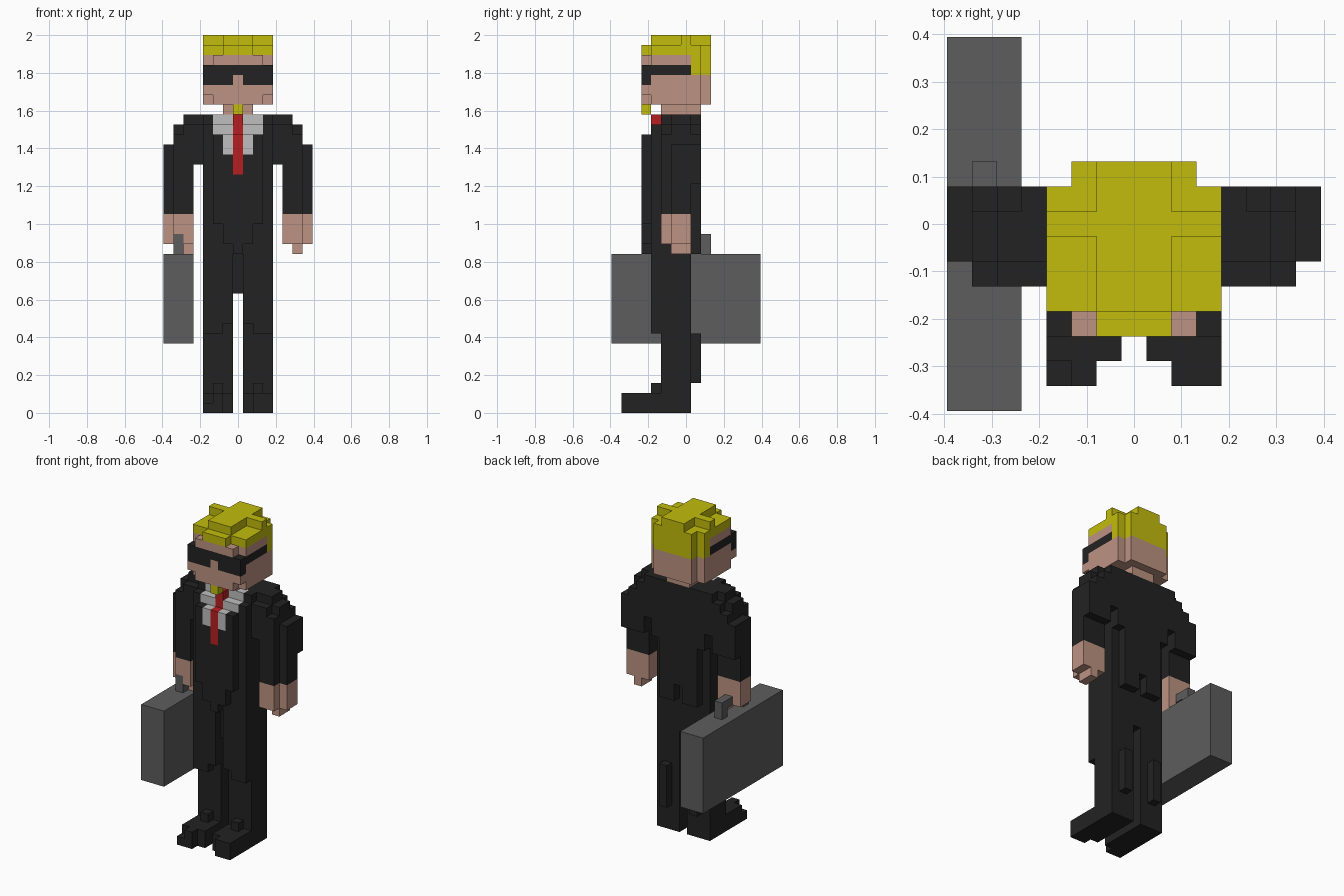
import bpy, bmesh
from mathutils import Vector

if "Cube" in bpy.data.objects:
    bpy.data.objects.remove(bpy.data.objects["Cube"], do_unlink=True)

UNIT = 2 / 38          # edge of one block
HALF = 7.5             # half the width of the block grid
COLOURS = {            # display values
    "hair_yellow": (0.76, 0.74, 0.05), "skin": (0.74, 0.575, 0.51),
    "suit_black": (0.135, 0.135, 0.135), "shirt_grey": (0.75, 0.75, 0.75),
    "tie_red": (0.72, 0.12, 0.13), "case_grey": (0.365, 0.365, 0.365),
}


def make_material(name, rgb):
    m = bpy.data.materials.new(name)
    m.use_nodes = True
    col = [((c + 0.055) / 1.055) ** 2.4 for c in rgb] + [1]
    m.diffuse_color = col
    m.node_tree.nodes["Principled BSDF"].inputs["Base Color"].default_value = col
    return m


MATS = {n: make_material(n, c) for n, c in COLOURS.items()}
cells = {}


def box(part, mat, x, y, z):
    """Fill a block range; later boxes repaint earlier ones."""
    for i in range(int(x[0] + HALF), int(x[1] + HALF)):
        for j in range(int(y[0] + HALF), int(y[1] + HALF)):
            for k in range(*z):
                cells[i, j, k] = (part, mat)


def mid(part, mat, w, y, z):
    box(part, mat, (-w, w), y, z)


def pair(part, mat, x, y, z):
    box("left_" + part, mat, x, y, z)
    box("right_" + part, mat, (-x[1], -x[0]), y, z)


S, K, H = "suit_black", "skin", "hair_yellow"

# legs and shoes
pair("leg", S, (.5, 3.5), (-2.5, .5), (0, 16))
pair("leg", S, (.5, 3.5), (-3.5, -2.5), (9, 16))
pair("leg", S, (1.5, 3.5), (-3.5, -2.5), (8, 9))
pair("leg", S, (1.5, 2.5), (.5, 1.5), (3, 8))
pair("shoe", S, (.5, 1.5), (-5.5, -2.5), (0, 2))
pair("shoe", S, (1.5, 3.5), (-6.5, -2.5), (0, 2))
pair("shoe", S, (1.5, 2.5), (-3.5, -2.5), (2, 3))
del cells[1 + 3, 1, 1]
mid("trouser_seat", S, .5, (-2.5, .5), (12, 16))

# jacket
mid("jacket", S, 3.5, (-3.5, .5), (16, 29))
mid("jacket", S, 2.5, (.5, 1.5), (18, 25))
pair("jacket_tail", S, (.5, 2.5), (.5, 1.5), (16, 18))
mid("jacket", S, 3.5, (.5, 1.5), (23, 30))
mid("jacket", S, 3.5, (-2.5, .5), (29, 30))
mid("jacket", S, 2.5, (-4.5, -3.5), (19, 28))
mid("jacket", S, 1.5, (-4.5, -3.5), (17, 19))
mid("jacket", S, .5, (-4.5, -3.5), (16, 17))

# shirt and tie
mid("shirt", "shirt_grey", 2.5, (-2.5, -1.5), (29, 30))
mid("shirt", "shirt_grey", 2.5, (-3.5, -2.5), (28, 29))
mid("shirt", "shirt_grey", 1.5, (-4.5, -3.5), (26, 28))
mid("tie", "tie_red", .5, (-4.5, -3.5), (24, 28))
mid("tie", "tie_red", .5, (-3.5, -2.5), (28, 30))

# shoulders, sleeves and hands
pair("arm", S, (3.5, 6.5), (-2.5, 1.5), (25, 28))
pair("arm", S, (6.5, 7.5), (-1.5, 1.5), (23, 27))
pair("arm", S, (3.5, 5.5), (-2.5, 1.5), (28, 29))
pair("arm", S, (5.5, 6.5), (-1.5, .5), (28, 29))
pair("arm", S, (3.5, 4.5), (-1.5, 1.5), (29, 30))
pair("arm", S, (4.5, 5.5), (-1.5, .5), (29, 30))
pair("arm", S, (4.5, 6.5), (-2.5, 1.5), (23, 25))
pair("arm", S, (4.5, 6.5), (-2.5, .5), (20, 23))
pair("arm", S, (6.5, 7.5), (-1.5, .5), (20, 23))
pair("hand", K, (4.5, 7.5), (-1.5, .5), (17, 20))
pair("hand", K, (4.5, 6.5), (-2.5, -1.5), (17, 20))
box("left_hand", K, (5.5, 6.5), (-1.5, .5), (16, 17))
box("right_hand", K, (-5.5, -4.5), (-1.5, .5), (16, 17))

# briefcase with arched handle
box("briefcase", "case_grey", (-7.5, -4.5), (-7.5, 7.5), (7, 16))
box("case_handle", "case_grey", (-6.5, -5.5), (-2.5, 2.5), (17, 18))
for y in (-2.5, 1.5):
    box("case_handle", "case_grey", (-6.5, -5.5), (y, y + 1), (16, 17))

# neck and head
mid("neck", K, 1.5, (-2.5, 1.5), (30, 31))
mid("head", K, 3.5, (-3.5, 1.5), (31, 36))
mid("head", K, 2.5, (-4.5, 2.5), (31, 36))
mid("head", K, 3.5, (-4.5, -3.5), (32, 33))
mid("goatee", H, .5, (-4.5, -3.5), (30, 31))

# sunglasses with arms along the temples, nose in front
mid("sunglasses", S, 3.5, (-4.5, -3.5), (33, 35))
pair("glasses_arm", S, (2.5, 3.5), (-3.5, .5), (34, 35))
mid("head", K, .5, (-4.5, -3.5), (33, 34))

# hair: back, cap, fringe and raised cross
mid("hair", H, 3.5, (.5, 1.5), (34, 37))
mid("hair", H, 2.5, (1.5, 2.5), (34, 37))
mid("hair", H, 3.5, (-3.5, 1.5), (36, 37))
mid("hair", H, 1.5, (-4.5, -3.5), (36, 37))
mid("hair", H, 1.5, (-3.5, 2.5), (37, 38))
mid("hair", H, 3.5, (-.5, .5), (37, 38))


def build(part):
    """Skin one part's blocks with outward faces, then merge flat areas."""
    own = {c: m for c, (p, m) in cells.items() if p == part}
    used = sorted(set(own.values()))
    bm, verts = bmesh.new(), {}

    def vert(p):
        if p not in verts:
            verts[p] = bm.verts.new((Vector(p) - Vector((HALF, HALF, 0))) * UNIT)
        return verts[p]

    for cell, mat in own.items():
        for axis in range(3):
            for side in (0, 1):
                near = list(cell)
                near[axis] += 2 * side - 1
                if tuple(near) in cells:
                    continue
                ring = []
                for a, b in ((0, 0), (1, 0), (1, 1), (0, 1)):
                    p = list(cell)
                    p[axis] += side
                    p[(axis + 1) % 3] += a
                    p[(axis + 2) % 3] += b
                    ring.append(vert(tuple(p)))
                f = bm.faces.new(ring if side else ring[::-1])
                f.material_index = used.index(mat)
    bmesh.ops.dissolve_limit(bm, angle_limit=0.01, verts=bm.verts[:],
                             edges=bm.edges[:], delimit={"MATERIAL"})
    mesh = bpy.data.meshes.new(part)
    bm.to_mesh(mesh)
    bm.free()
    for m in used:
        mesh.materials.append(MATS[m])
    bpy.context.collection.objects.link(bpy.data.objects.new(part, mesh))


for part in sorted({p for p, _ in cells.values()}):
    build(part)
